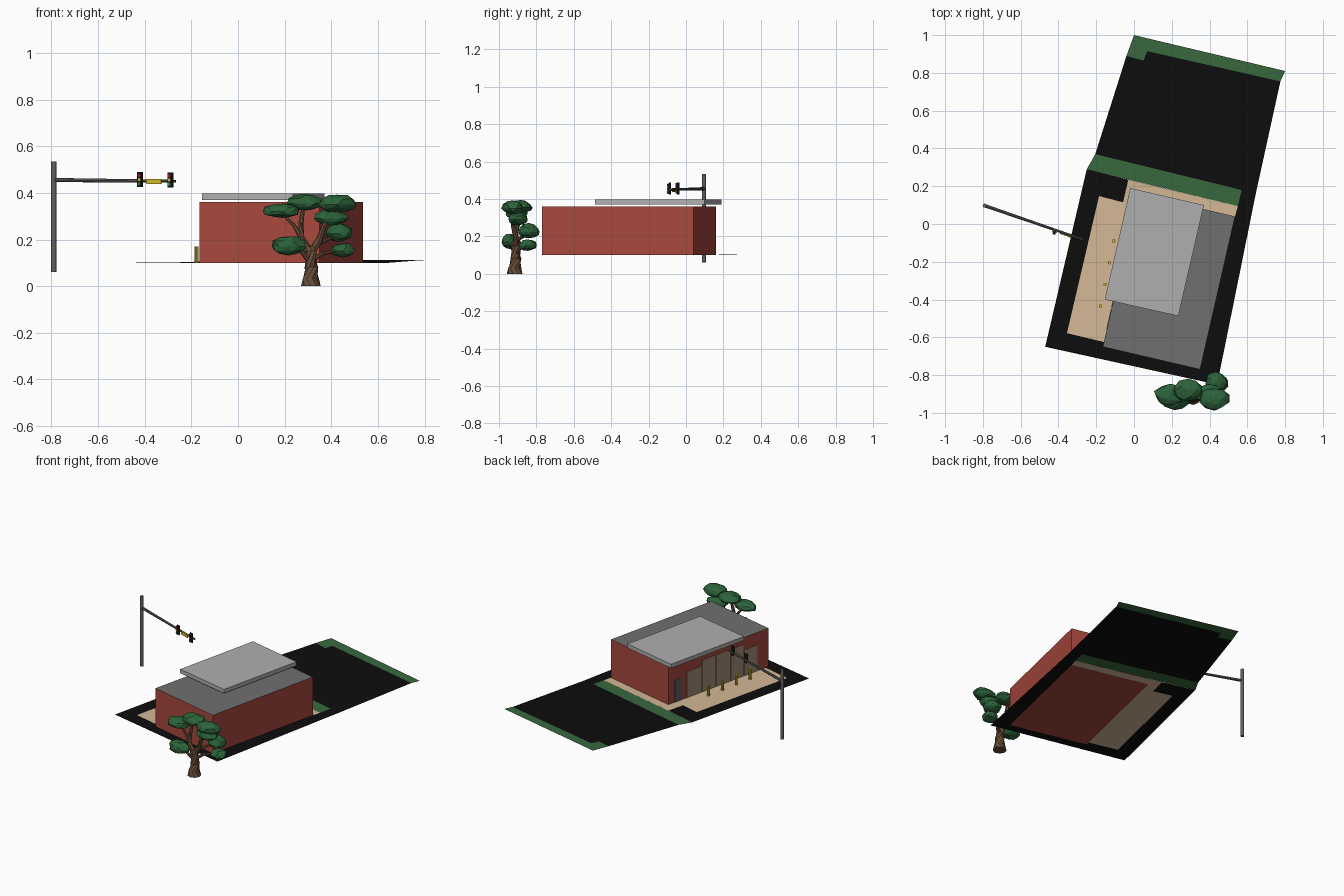
import bpy, bmesh, random
from mathutils import Vector, Matrix

if "Cube" in bpy.data.objects:
    bpy.data.objects.remove(bpy.data.objects["Cube"])

random.seed(4)


def mat(name, r, g, b):
    m = bpy.data.materials.new(name)
    m.diffuse_color = (r, g, b, 1)
    m.use_nodes = True
    m.node_tree.nodes["Principled BSDF"].inputs["Base Color"].default_value = m.diffuse_color
    return m


RED = mat("brick", .39, .065, .047)
BLACK = mat("asphalt", .004, .004, .004)
GRASS = mat("grass", .04, .14, .048)
TAN = mat("paving", .66, .48, .30)
GLASS = mat("window_tan", .36, .27, .18)
ROOF = mat("roof_grey", .16, .16, .16)
SLAB = mat("slab_grey", .43, .43, .43)
METAL = mat("pole_grey", .12, .12, .12)
YELLOW = mat("yellow", .62, .48, .02)
DARK = mat("signal_dark", .012, .012, .012)
LAMPR = mat("lamp_red", .5, .01, .01)
LAMPG = mat("lamp_green", .02, .3, .08)
BARK = mat("bark", .14, .075, .04)
LEAF = mat("leaf", .025, .125, .042)


def finish(name, bm, *mats):
    me = bpy.data.meshes.new(name)
    bm.to_mesh(me)
    bm.free()
    for m in mats:
        me.materials.append(m)
    ob = bpy.data.objects.new(name, me)
    bpy.context.collection.objects.link(ob)
    return ob


def ground_z(y):
    return .10 + max(0, y - .15) * .017


def patch(name, pts, m):
    bm = bmesh.new()
    f = bm.faces.new([bm.verts.new((x, y, ground_z(y))) for x, y in pts])
    f.normal_update()
    if f.normal.z < 0:
        f.normal_flip()
    bmesh.ops.triangulate(bm, faces=[f])
    return finish(name, bm, m)


def prism(name, pts, z0, z1, side, top):
    bm = bmesh.new()
    lo = [bm.verts.new((x, y, z0)) for x, y in pts]
    hi = [bm.verts.new((x, y, z1)) for x, y in pts]
    n = len(pts)
    bm.faces.new(lo[::-1])
    for i in range(n):
        bm.faces.new((lo[i], lo[(i + 1) % n], hi[(i + 1) % n], hi[i]))
    bm.faces.new(hi).material_index = 1
    return finish(name, bm, side, top)


def tube(name, pts, radii, sides, m):
    bm = bmesh.new()
    pts = [Vector(p) for p in pts]
    rings = []
    for i, (p, r) in enumerate(zip(pts, radii)):
        d = pts[min(i + 1, len(pts) - 1)] - pts[max(i - 1, 0)]
        M = Matrix.Translation(p) @ d.to_track_quat('Z', 'Y').to_matrix().to_4x4()
        rings.append(bmesh.ops.create_circle(bm, segments=sides, radius=r, matrix=M)['verts'])
    for a, b in zip(rings, rings[1:]):
        for k in range(sides):
            bm.faces.new((a[k], a[(k + 1) % sides], b[(k + 1) % sides], b[k]))
    bm.faces.new(rings[0])
    bm.faces.new(rings[-1])
    bmesh.ops.recalc_face_normals(bm, faces=bm.faces)
    return finish(name, bm, m)


def box(name, center, size, xdir, m):
    # box whose local x axis follows xdir in the ground plane
    x = Vector((xdir[0], xdir[1], 0)).normalized()
    y = Vector((-x.y, x.x, 0))
    R = Matrix((x, y, Vector((0, 0, 1)))).transposed().to_4x4()
    bm = bmesh.new()
    bmesh.ops.create_cube(bm, size=1, matrix=Matrix.Translation(center) @ R @ Matrix.Diagonal((*size, 1)))
    return finish(name, bm, m)


# ground patches
patch("asphalt_left", [(-.47, -.65), (-.355, -.578), (-.185, .148), (-.058, .115), (-.03, .235), (-.25, .29)], BLACK)
patch("asphalt_front", [(-.47, -.65), (.44, -.85), (.35, -.77), (-.165, -.65), (-.158, -.625), (-.355, -.578)], BLACK)
patch("asphalt_right", [(.44, -.85), (.645, .162), (.57, .18), (.55, .095), (.535, .04), (.35, -.77)], BLACK)
patch("asphalt_back", [(-.205, .37), (.57, .18), (.645, .162), (.775, .755), (.07, .915), (.05, .865), (-.04, .89)], BLACK)
patch("grass_strip", [(-.25, .29), (.55, .095), (.57, .18), (-.205, .37)], GRASS)
patch("grass_edge", [(0, 1), (-.04, .89), (.05, .865), (.07, .915), (.775, .755), (.80, .81)], GRASS)
patch("paving", [(-.355, -.578), (-.158, -.625), (.02, .16), (.535, .04), (.55, .095), (-.03, .235), (-.058, .115), (-.185, .148)], TAN)

# building and raised roof slab
A, B = Vector((.02, .16, 0)), Vector((-.165, -.65, 0))
prism("building", [(-.165, -.65), (.35, -.77), (.535, .04), (.02, .16)], .10, .36, RED, ROOF)
prism("roof_slab", [(-.155, -.40), (.235, -.487), (.37, .10), (-.02, .19)], .37, .397, SLAB, SLAB)

# door and shop windows along the left wall: start, end, height
openings = [(.06, .12, .15, METAL), (.18, .325, .175, GLASS), (.335, .465, .215, GLASS),
            (.475, .61, .215, GLASS), (.62, .745, .215, GLASS), (.755, .885, .175, GLASS)]
for i, (s, e, h, m) in enumerate(openings):
    c = A.lerp(B, (s + e) / 2)
    box("door" if i == 0 else f"window_{i}", (c.x, c.y, .101 + h / 2),
        ((e - s) * (B - A).length, .006, h), B - A, m)

# bollards
for i in range(4):
    x, y = -.107 - .0233 * i, -.09 - .115 * i
    tube(f"bollard_{i}", [(x, y, .10), (x, y, .17)], [.009, .009], 10, YELLOW)

# traffic signal
P, E = Vector((-.79, .097, .455)), Vector((-.268, -.083, .45))
d = (E - P).normalized()
n = Vector((d.y, -d.x, 0)).normalized()
tube("signal_pole", [(-.79, .097, .06), (-.79, .097, .535)], [.011, .011], 12, METAL)
tube("signal_arm", [P, E], [.009, .006], 8, METAL)
for i, x in enumerate((-.417, -.287)):
    c = P + (E - P) * ((x - P.x) / (E.x - P.x)) + Vector((0, 0, .005)) + n * .01
    box(f"signal_plate_{i}", c, (.026, .004, .064), d, DARK)
    box(f"signal_body_{i}", c + n * .006, (.016, .012, .056), d, DARK)
    for k, m in enumerate((LAMPR, YELLOW, LAMPG)):
        q = c + n * .011 + Vector((0, 0, .018 * (1 - k)))
        tube(f"lamp_{i}_{k}", [q, q + n * .004], [.007, .007], 10, m)
c = P.lerp(E, .83) + n * .009
box("signal_sign", c - Vector((0, 0, .002)), (.066, .005, .022), d, YELLOW)

# tree trunk and branches
tube("trunk", [(.312, -.915, 0), (.312, -.915, .03), (.315, -.91, .08), (.31, -.91, .15), (.305, -.91, .17)],
     [.043, .036, .03, .028, .024], 9, BARK)
branches = [[(.31, -.91, .14), (.27, -.91, .21), (.27, -.895, .27), (.28, -.885, .34)],
            [(.31, -.91, .14), (.35, -.91, .2), (.37, -.925, .26), (.42, -.93, .33)],
            [(.275, -.91, .2), (.24, -.905, .26), (.19, -.90, .31)],
            [(.315, -.91, .11), (.36, -.88, .14), (.45, -.85, .155)],
            [(.34, -.91, .18), (.38, -.87, .2), (.44, -.84, .22)],
            [(.305, -.915, .11), (.27, -.935, .15), (.22, -.95, .17)]]
for i, pts in enumerate(branches):
    r0 = .019 if i < 2 else .012
    tube(f"branch_{i}", pts, [r0 * (1 - .6 * k / (len(pts) - 1)) for k in range(len(pts))], 7, BARK)

# leaf clumps: centre and half sizes
clumps = [(.425, -.925, .35, .082, .06, .045), (.40, -.90, .29, .075, .055, .04),
          (.19, -.905, .32, .082, .06, .038), (.285, -.88, .355, .075, .06, .04),
          (.215, -.935, .17, .075, .052, .048), (.435, -.84, .225, .062, .058, .045),
          (.45, -.845, .15, .052, .05, .036)]
for i, (x, y, z, a, b, h) in enumerate(clumps):
    bm = bmesh.new()
    bmesh.ops.create_icosphere(bm, subdivisions=2, radius=1)
    for v in bm.verts:
        v.co *= random.uniform(.88, 1.08)
        if v.co.z < -.4:
            v.co.z *= .75
        v.co = Vector((x + v.co.x * a, y + v.co.y * b, z + v.co.z * h))
    finish(f"leaf_clump_{i}", bm, LEAF)
